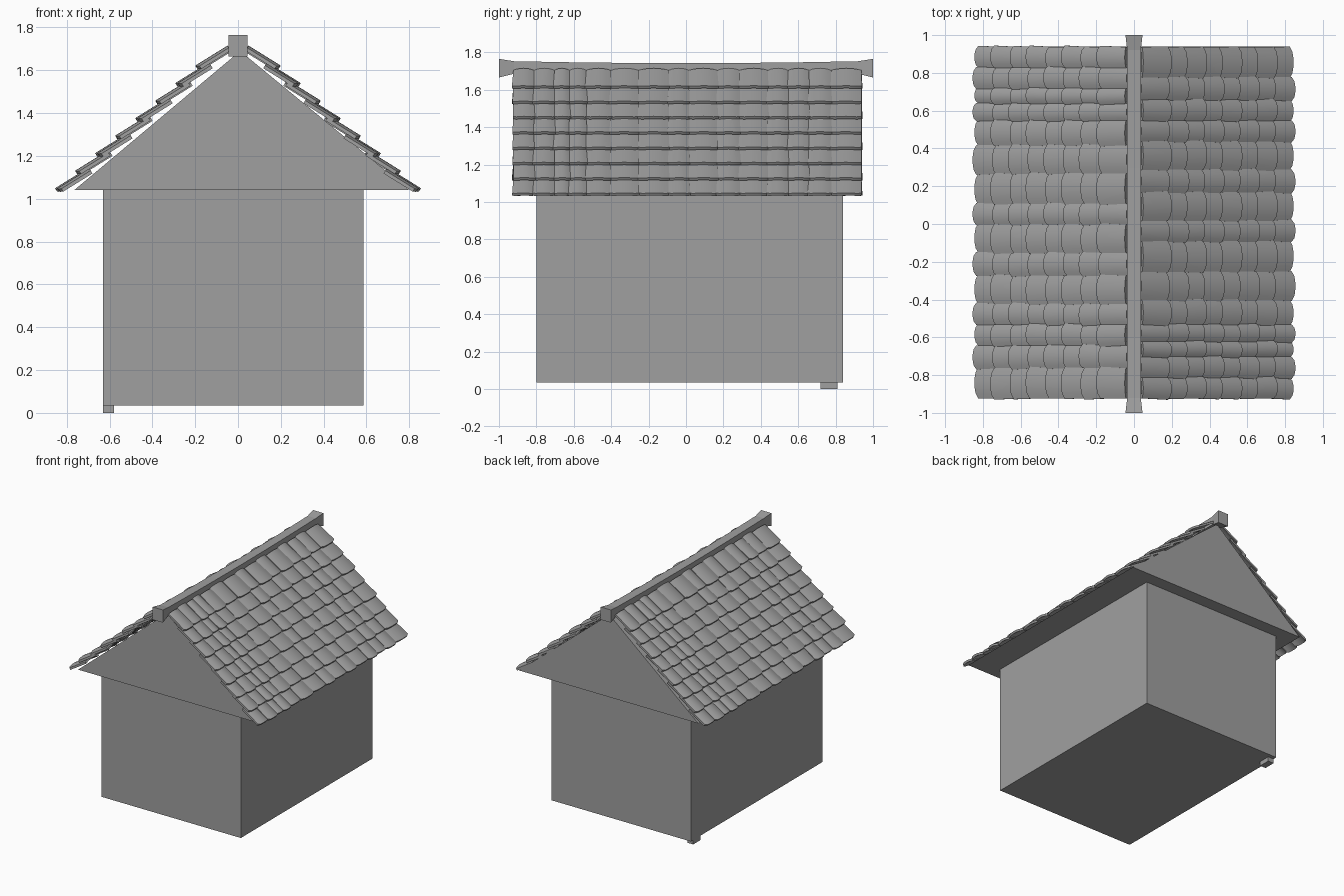
import bpy, bmesh, math, random
from mathutils import Vector

random.seed(4)
if "Cube" in bpy.data.objects:
    bpy.data.objects.remove(bpy.data.objects["Cube"], do_unlink=True)

GREY = 0.35
mat = bpy.data.materials.new("plain grey")
mat.use_nodes = True
mat.diffuse_color = (GREY, GREY, GREY, 1)
mat.node_tree.nodes["Principled BSDF"].inputs["Base Color"].default_value = (GREY, GREY, GREY, 1)


def finish(name, bm):
    bmesh.ops.recalc_face_normals(bm, faces=bm.faces)
    mesh = bpy.data.meshes.new(name)
    bm.to_mesh(mesh)
    bm.free()
    mesh.materials.append(mat)
    obj = bpy.data.objects.new(name, mesh)
    bpy.context.collection.objects.link(obj)
    return obj


def box(name, lo, hi):
    bm = bmesh.new()
    bmesh.ops.create_cube(bm, size=1)
    for v in bm.verts:
        v.co = [l + (c + 0.5) * (h - l) for l, h, c in zip(lo, hi, v.co)]
    return finish(name, bm)


def loft(name, rings):
    """Skin a row of equal closed rings and cap both ends."""
    bm = bmesh.new()
    loops = [[bm.verts.new(p) for p in ring] for ring in rings]
    n = len(loops[0])
    for a, b in zip(loops, loops[1:]):
        for i in range(n):
            j = (i + 1) % n
            bm.faces.new((a[i], a[j], b[j], b[i]))
    bm.faces.new(loops[0])
    bm.faces.new(loops[-1])
    return finish(name, bm)


# House body and the small block under its back corner
box("house_body", (-0.63, -0.80, 0.035), (0.585, 0.84, 1.04))
box("corner_foot", (-0.63, 0.72, 0), (-0.58, 0.81, 0.035))

# Solid gable roof under the tiles
gable = [(-0.765, 1.04), (0.80, 1.04), (0.01, 1.69)]
loft("gable_roof", [[(x, y, z) for x, z in gable] for y in (-0.90, 0.94)])

# Ridge beam, sagging in the middle and flared at both ends
rings = []
for y in (-1, -0.92, -0.6, -0.3, 0, 0.3, 0.6, 0.92, 1):
    end = abs(y) == 1
    w = 0.045 if end else 0.036
    top = 1.765 if end else 1.742 + 0.012 * y * y
    low = 1.665 if end else 1.685
    rings.append([(-w, y, low), (w, y, low), (w, y, top), (-w, y, top)])
loft("ridge_beam", rings)

# Overlapping tiles: columns of uneven width, alternate tiles lifted
EDGES = [-0.93, -0.82, -0.71, -0.63, -0.54, -0.41, -0.26, -0.10,
         0.01, 0.16, 0.28, 0.43, 0.54, 0.65, 0.77, 0.93]
ROWS, ACROSS, THICK = 8, 6, 0.016


def tile(bm, tip, y0, y1, lift):
    """One arched tile with a rounded lower edge, running up the slope."""
    up = Vector((-0.15, 0, 0.093))
    normal = Vector((0.527, 0, 0.85))
    skew = random.uniform(-0.004, 0.004)
    layers = []
    for depth in (0, -THICK):
        grid = []
        for s in (0, 0.12, 1):
            row = []
            for i in range(ACROSS + 1):
                t = i / ACROSS
                bulge = 1 - (2 * t - 1) ** 2
                edge = 1 - (2 * t - 1) ** 4
                flare = (t - 0.5) * 0.008 * (1 - s)
                p = tip + up * s + normal * (lift + depth + 0.012 * bulge)
                p -= up * (0.09 * edge - 0.09) * (1 - s)
                p.y = y0 + (y1 - y0) * t + flare + skew * (1 - s)
                row.append(bm.verts.new(p))
            grid.append(row)
        for a, b in zip(grid, grid[1:]):
            for i in range(ACROSS):
                bm.faces.new((a[i], a[i + 1], b[i + 1], b[i]))
        layers.append(grid)
    # Close the rim between the top and bottom skins
    rims = [g[0] + [r[-1] for r in g[1:]] + g[-1][-2::-1] + [g[1][0]] for g in layers]
    n = len(rims[0])
    for i in range(n):
        j = (i + 1) % n
        bm.faces.new((rims[0][i], rims[0][j], rims[1][j], rims[1][i]))


for name, turn in (("left_roof_tiles", 0), ("right_roof_tiles", math.pi)):
    bm = bmesh.new()
    for r in range(ROWS):
        f = r / (ROWS - 1)
        base = Vector((0.84 - 0.655 * f, 0, 1.042 + 0.573 * f))
        for c, (y0, y1) in enumerate(zip(EDGES, EDGES[1:])):
            raised = (r + c) % 2
            tip = base + Vector((0.007, 0, -0.005)) * raised
            tile(bm, tip, y0, y1, 0.006 * raised - 0.004)
    obj = finish(name, bm)
    obj.rotation_euler.z = turn
    obj.location.y = 0.007
    bpy.ops.object.select_all(action="DESELECT")
    obj.select_set(True)
    bpy.context.view_layer.objects.active = obj
    bpy.ops.object.shade_smooth_by_angle(angle=math.radians(35))
